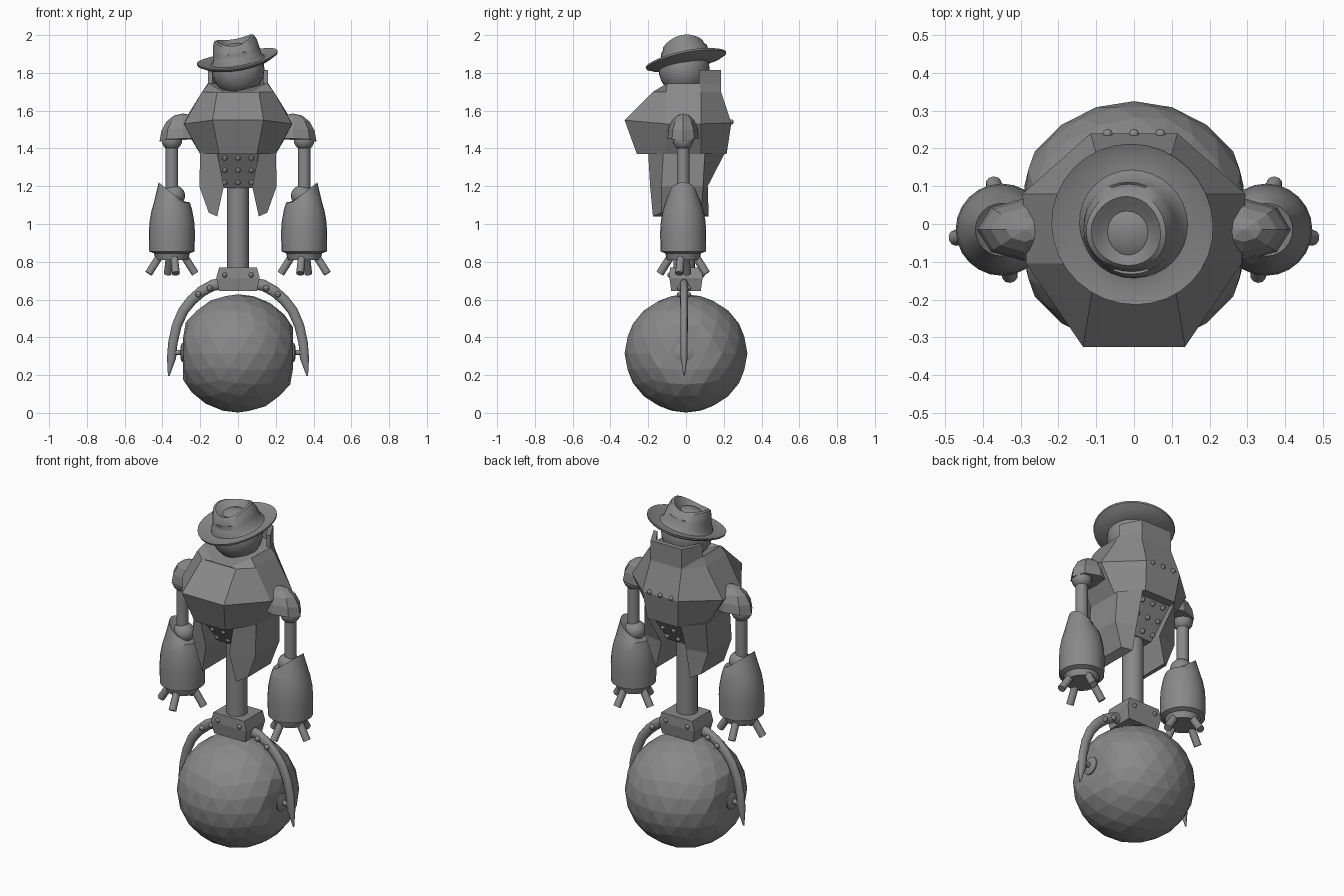
import bpy, bmesh, math
from math import sin, cos, pi
from mathutils import Vector, Matrix

cube = bpy.data.objects.get("Cube")
if cube:
    bpy.data.objects.remove(cube)

grey = bpy.data.materials.new("plain_grey")
grey.use_nodes = True
grey.diffuse_color = (0.25, 0.25, 0.25, 1)
grey.node_tree.nodes["Principled BSDF"].inputs["Base Color"].default_value = (0.25, 0.25, 0.25, 1)


def finish(name, bm, smooth=False):
    bmesh.ops.recalc_face_normals(bm, faces=bm.faces[:])
    mesh = bpy.data.meshes.new(name)
    bm.to_mesh(mesh)
    bm.free()
    mesh.materials.append(grey)
    ob = bpy.data.objects.new(name, mesh)
    bpy.context.collection.objects.link(ob)
    if smooth:
        bpy.ops.object.select_all(action='DESELECT')
        ob.select_set(True)
        bpy.context.view_layer.objects.active = ob
        bpy.ops.object.shade_smooth_by_angle(angle=math.radians(40))
    return ob


def loft(name, rings, smooth=False):
    """Skin closed rings of equal length and cap both ends."""
    bm = bmesh.new()
    vs = [[bm.verts.new(p) for p in ring] for ring in rings]
    n = len(vs[0])
    for a, b in zip(vs, vs[1:]):
        for i in range(n):
            j = (i + 1) % n
            bm.faces.new((a[i], a[j], b[j], b[i]))
    bm.faces.new(vs[0])
    bm.faces.new(vs[-1])
    return finish(name, bm, smooth)


def lathe(name, profile, origin, axis=(0, 0, 1), seg=20, warp=None):
    """Turn (radius, height) pairs about an axis."""
    rot = Vector((0, 0, 1)).rotation_difference(Vector(axis).normalized())
    rings = []
    for r, h in profile:
        pts = [Vector((r * cos(2 * pi * i / seg), r * sin(2 * pi * i / seg), h)) for i in range(seg)]
        if warp:
            pts = [warp(p) for p in pts]
        rings.append([Vector(origin) + rot @ p for p in pts])
    return loft(name, rings, True)


def rod(name, a, b, r, seg=12):
    d = Vector(b) - Vector(a)
    return lathe(name, [(r, 0), (r, d.length)], a, d, seg)


def ball(name, centre, radii, seg=20, smooth=True):
    bm = bmesh.new()
    bmesh.ops.create_uvsphere(bm, u_segments=seg, v_segments=max(seg // 2, 6), radius=1,
                              matrix=Matrix.Translation(centre) @ Matrix.Diagonal((*radii, 1)))
    return finish(name, bm, smooth)


def bolt(name, p, r=0.014):
    return ball(name, p, (r, r, r), 8)


def both_sides(half):
    return half + [(-x, y, z) for x, y, z in reversed(half)]


# Faceted ball wheel, flattened at the hubs
bm = bmesh.new()
bmesh.ops.create_icosphere(bm, subdivisions=3, radius=1)
for v in bm.verts:
    v.co = Vector((max(-0.29, min(0.29, v.co.x * 0.325)), v.co.y * 0.325, 0.315 + v.co.z * 0.313))
finish("ball_wheel", bm)

# Yoke block and pole
loft("yoke_block", [[(-x, -y, z), (x, -y, z), (x, y, z), (-x, y, z)]
                    for x, y, z in [(0.1, 0.078, 0.645), (0.115, 0.088, 0.715), (0.1, 0.085, 0.77)]])
rod("body_pole", (0, -0.01, 0.74), (0, -0.01, 1.42), 0.057, 20)

# Torso: faceted rings from waist to neckline
torso = [
    [(0.10, -0.26, 1.37), (0.20, -0.11, 1.37), (0.20, 0.08, 1.37), (0.10, 0.215, 1.37)],
    [(0.135, -0.325, 1.55), (0.285, -0.105, 1.53), (0.295, 0.08, 1.53), (0.115, 0.24, 1.535)],
    [(0.11, -0.175, 1.70), (0.19, -0.105, 1.70), (0.19, 0.08, 1.70), (0.10, 0.185, 1.70)],
    [(0.06, -0.15, 1.69), (0.155, -0.10, 1.745), (0.16, 0.07, 1.745), (0.10, 0.18, 1.745)],
]
loft("torso", [both_sides(h) for h in torso])

# Standing collar behind the head
inner = [(0.135, 0.07), (0.085, 0.155)]
outer = [(0.16, 0.07), (0.1, 0.185)]
plan = inner + [(-x, y) for x, y in reversed(inner)] + [(-x, y) for x, y in outer] + outer[::-1]
loft("collar", [[(x, y, z) for x, y in plan] for z in (1.69, 1.815)])

# Hip plate tapering to the pole
loft("hip_plate", [both_sides([(x, -f, z), (x, b, z)])
                   for x, f, b, z in [(0.115, 0.20, 0.17, 1.38), (0.075, 0.07, 0.05, 1.19)]])
for row, z in enumerate((1.35, 1.285, 1.22)):
    for x in (-0.07, 0, 0.07):
        bolt("hip_bolt_front", (x, -0.18 + 0.045 * row, z))
        bolt("hip_bolt_back", (x, 0.155 - 0.042 * row, z))
for x in (-0.07, 0, 0.07):
    bolt("back_bolt", (x, 0.238, 1.54))

# Head
ball("head", (0, -0.01, 1.82), (0.14, 0.135, 0.14), 28)


# Tilted hat with a pinched crown
def pinch(p):
    if p.z > 0.1:
        p.z -= 0.035 * (p.y / 0.11) ** 2
    elif p.xy.length > 0.16:
        p.z += 0.012 * (p.x / 0.21) ** 2
    return p


hat = lathe("hat", [(0.02, -0.02), (0.13, -0.02), (0.18, -0.012), (0.215, 0.004), (0.217, 0.014),
                    (0.18, 0.004), (0.145, 0.008), (0.13, 0.025), (0.124, 0.07), (0.118, 0.105),
                    (0.107, 0.13), (0.093, 0.132), (0.075, 0.115), (0.045, 0.085), (0.01, 0.075)],
            (0, 0, 0), seg=32, warp=pinch)
hat.location = (0, 0.002, 1.857)
hat.rotation_euler = (math.radians(11), math.radians(-9.5), 0)

# Parts that repeat on both sides
for s, side in ((1, "left"), (-1, "right")):
    # Coat tail
    tail = [
        [(0.11, -0.2, 1.375), (0.2, -0.12, 1.375), (0.2, 0.1, 1.375), (0.11, 0.205, 1.375)],
        [(0.075, -0.19, 1.2), (0.205, -0.13, 1.2), (0.205, 0.09, 1.2), (0.08, 0.115, 1.2)],
        [(0.11, -0.175, 1.04), (0.155, -0.13, 1.06), (0.155, 0.08, 1.06), (0.11, 0.12, 1.04)],
    ]
    loft(side + "_coat_tail", [[(s * x, y, z) for x, y, z in r] for r in tail])

    # Fork arm: tapering bent tube
    path = [(0.07, 0.683), (0.13, 0.677), (0.19, 0.645), (0.245, 0.597), (0.29, 0.54),
            (0.325, 0.46), (0.345, 0.37), (0.352, 0.29), (0.367, 0.195)]
    rings = []
    for i, (x, z) in enumerate(path):
        a, b = path[max(i - 1, 0)], path[min(i + 1, len(path) - 1)]
        t = Vector((b[0] - a[0], b[1] - a[1])).normalized()
        r = 0.004 if i == len(path) - 1 else 0.031 - 0.001 * i
        rings.append([(s * (x + r * cos(k * pi / 6) * t.y), -0.01 + 0.75 * r * sin(k * pi / 6),
                       z - r * cos(k * pi / 6) * t.x) for k in range(12)])
    loft(side + "_fork", rings, True)
    for x, z in ((0.15, 0.66), (0.21, 0.627)):
        for y in (-0.032, 0.012):
            bolt(side + "_fork_bolt", (s * x, y, z), 0.016)
    for y in (-0.085, 0.085):
        bolt(side + "_yoke_bolt", (s * 0.07, y, 0.73))

    # Wheel hub and axle
    lathe(side + "_hub", [(0.05, 0), (0.05, 0.012), (0.03, 0.02)], (s * 0.285, -0.01, 0.32), (s, 0, 0))
    rod(side + "_axle", (s * 0.28, -0.01, 0.32), (s * 0.345, -0.01, 0.32), 0.014)

    # Shoulder dome, open underneath
    bm = bmesh.new()
    bmesh.ops.create_uvsphere(bm, u_segments=8, v_segments=8, radius=1)
    cut = bmesh.ops.bisect_plane(bm, geom=bm.verts[:] + bm.edges[:] + bm.faces[:],
                                 plane_co=(0, 0, -0.02), plane_no=(0, 0, -1), clear_outer=True)
    bmesh.ops.holes_fill(bm, edges=bm.edges[:])
    for v in bm.verts:
        c = v.co.copy()
        v.co = (s * (0.29 + 0.125 * c.x), -0.015 + 0.083 * c.y,
                1.455 + 0.13 * c.z - 0.015 * max(c.x, 0) ** 4)
    finish(side + "_shoulder", bm)

    # Arm: joint, rod and elbow
    ax, ay = s * 0.35, -0.015
    ball(side + "_shoulder_joint", (ax, ay, 1.445), (0.055, 0.055, 0.055))
    rod(side + "_upper_arm", (ax, ay, 1.17), (ax, ay, 1.44), 0.033, 16)
    ball(side + "_elbow", (ax - s * 0.01, ay, 1.15), (0.06, 0.06, 0.055))

    # Gauntlet with its top rim rising to the outside
    def slant(p):
        if p.z > 0.28:
            p.z += 0.055 * s * p.x / 0.07
        return p

    lathe(side + "_gauntlet", [(0.085, -0.045), (0.095, -0.01), (0.12, 0), (0.122, 0.1), (0.118, 0.16),
                               (0.107, 0.22), (0.095, 0.26), (0.07, 0.31), (0.045, 0.3)],
          (ax, ay, 0.855), seg=24, warp=slant)

    # Four splayed fingers
    for k in range(4):
        a = math.radians(10 + 90 * k)
        dx, dy = -s * cos(a), sin(a)
        rod(side + "_finger", (ax + 0.05 * dx, ay + 0.05 * dy, 0.855),
            (ax + 0.125 * dx, ay + 0.125 * dy, 0.738), 0.021, 10)
